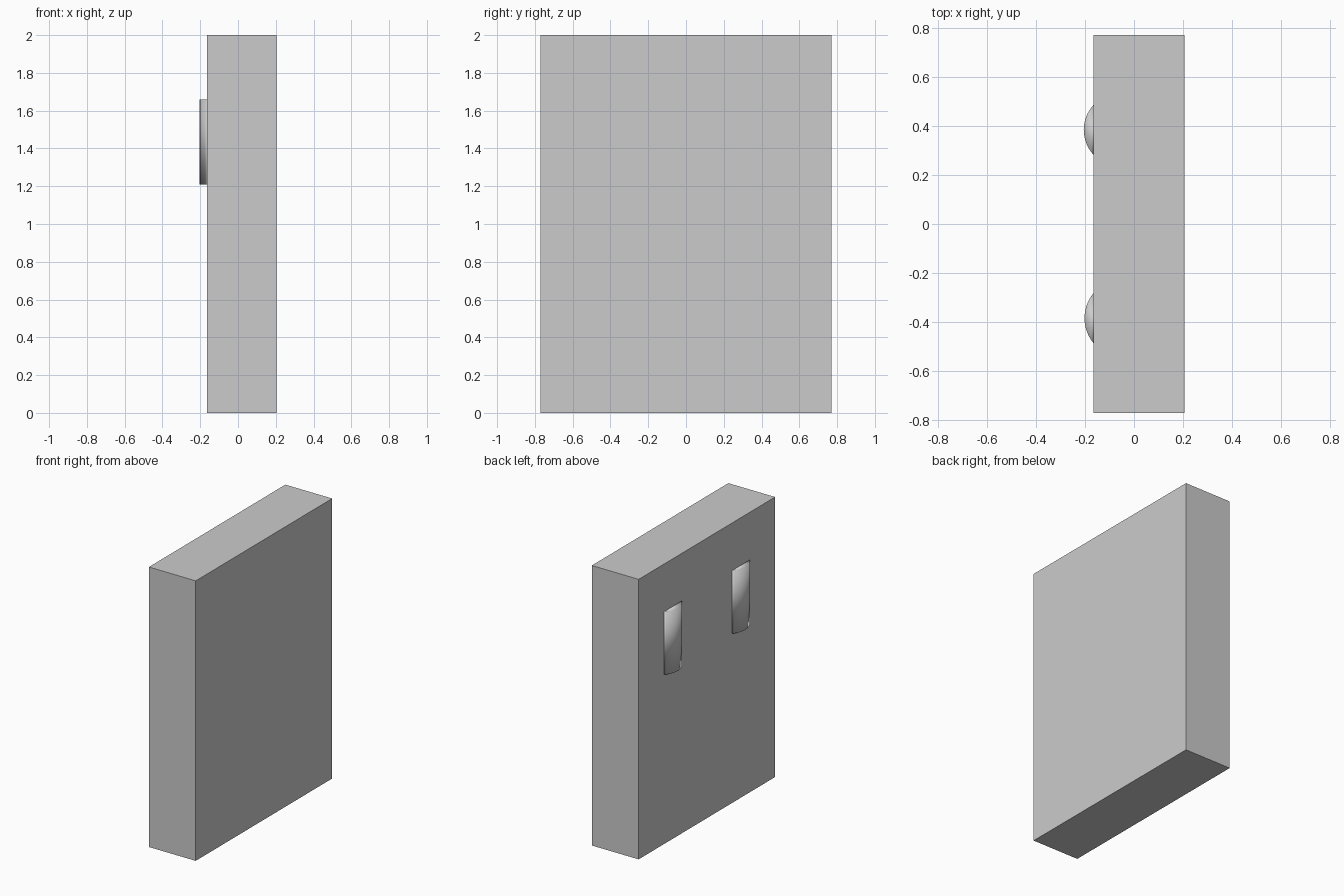
import bpy, bmesh, math

if "Cube" in bpy.data.objects:
    bpy.data.objects.remove(bpy.data.objects["Cube"])

X_BACK, X_FRONT = -0.165, 0.205


def finish(name, bm, smooth=False):
    bmesh.ops.recalc_face_normals(bm, faces=bm.faces)
    mesh = bpy.data.meshes.new(name)
    bm.to_mesh(mesh)
    bm.free()
    for p in mesh.polygons:
        p.use_smooth = smooth
    obj = bpy.data.objects.new(name, mesh)
    bpy.context.collection.objects.link(obj)
    return obj


# Main slab
bm = bmesh.new()
bmesh.ops.create_cube(bm, size=1)
for v in bm.verts:
    v.co.x = X_BACK if v.co.x < 0 else X_FRONT
    v.co.y *= 1.54
    v.co.z = (v.co.z + 0.5) * 2
finish("slab", bm)


# Rounded raised strip: circular-segment profile extruded upwards
def strip(name, y, depth, half=0.102, z0=1.21, z1=1.66, steps=16):
    r = (half ** 2 + depth ** 2) / (2 * depth)
    cx = X_BACK - depth + r
    a = math.asin(half / r)
    bm = bmesh.new()
    verts = []
    for i in range(steps + 1):
        t = -a + 2 * a * i / steps
        verts.append(bm.verts.new((cx - r * math.cos(t), y + r * math.sin(t), z0)))
    base = bm.faces.new(verts)
    ext = bmesh.ops.extrude_face_region(bm, geom=[base], use_keep_orig=True)
    top = [g for g in ext["geom"] if isinstance(g, bmesh.types.BMVert)]
    bmesh.ops.translate(bm, verts=top, vec=(0, 0, z1 - z0))
    return finish(name, bm, smooth=True)


strip("left_strip", 0.384, 0.04)
strip("right_strip", -0.384, 0.037)
